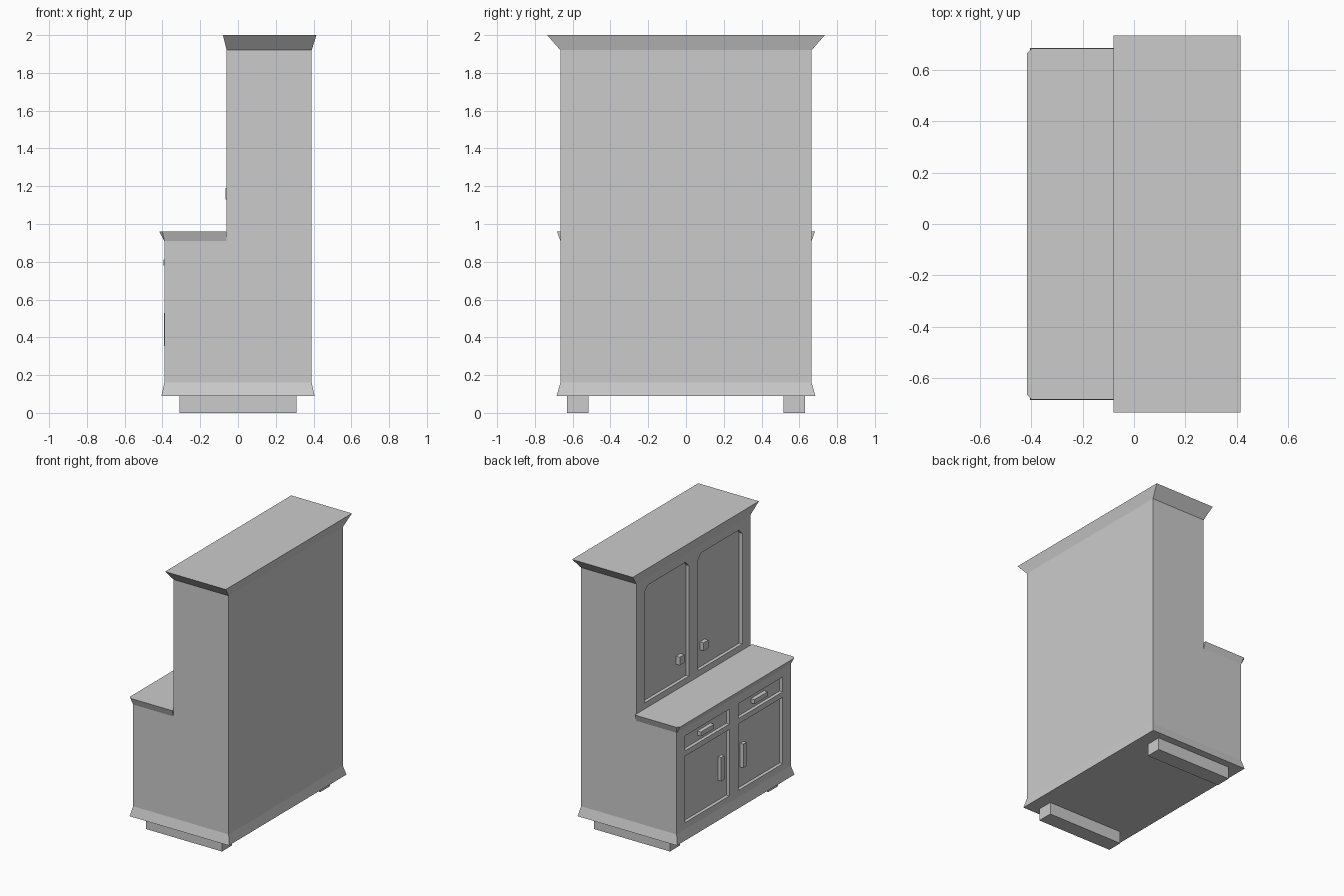
import bpy, bmesh

if "Cube" in bpy.data.objects:
    bpy.data.objects.remove(bpy.data.objects["Cube"])


def loft(name, lower, upper):
    """Closed solid between two matching loops of 3D points."""
    bm = bmesh.new()
    a = [bm.verts.new(p) for p in lower]
    b = [bm.verts.new(p) for p in upper]
    bm.faces.new(a)
    bm.faces.new(b)
    n = len(a)
    for i in range(n):
        j = (i + 1) % n
        bm.faces.new((a[i], a[j], b[j], b[i]))
    bmesh.ops.remove_doubles(bm, verts=bm.verts[:], dist=1e-5)
    bmesh.ops.recalc_face_normals(bm, faces=bm.faces[:])
    mesh = bpy.data.meshes.new(name)
    bm.to_mesh(mesh)
    bm.free()
    obj = bpy.data.objects.new(name, mesh)
    bpy.context.collection.objects.link(obj)
    return obj


def rect(x0, x1, y, z):
    return [(x0, -y, z), (x1, -y, z), (x1, y, z), (x0, y, z)]


def prism_x(name, yz, x0, x1):
    return loft(name, [(x0, y, z) for y, z in yz], [(x1, y, z) for y, z in yz])


def box(name, x0, x1, y0, y1, z0, z1):
    return prism_x(name, [(y0, z0), (y1, z0), (y1, z1), (y0, z1)], x0, x1)


W = 0.665             # half width of the carcass
LOW, UP = -0.39, -0.06  # front planes of lower and upper cupboards
BACK = 0.39
DEPTH = 0.025         # panel recess

# Stepped carcass
profile = [(LOW, 0.15), (BACK, 0.15), (BACK, 1.92), (UP, 1.92), (UP, 0.93), (LOW, 0.93)]
carcass = loft("carcass", [(x, -W, z) for x, z in profile],
               [(x, W, z) for x, z in profile])

# Recessed panels: lower doors, drawers, arched upper doors
y0, y1, c = 0.052, 0.57, 0.04
panels = [
    (LOW, [(y0, 0.21), (y1, 0.21), (y1, 0.70), (y0, 0.70)]),
    (LOW, [(y0, 0.74), (y1, 0.74), (y1, 0.85), (y0, 0.85)]),
    (UP, [(y0, 1.005), (y1, 1.005), (y1, 1.86 - c), (y1 - c, 1.86),
          (y0 + c, 1.86), (y0, 1.86 - c)]),
]
for s in (1, -1):
    for front, yz in panels:
        cutter = prism_x("panel_cutter", [(s * y, z) for y, z in yz],
                         front - 0.05, front + DEPTH)
        cutter.hide_render = True
        cutter.hide_viewport = True
        mod = carcass.modifiers.new("panel", 'BOOLEAN')
        mod.operation = 'DIFFERENCE'
        mod.solver = 'EXACT'
        mod.object = cutter

# Flared skirt and cornice
loft("base_skirt", rect(-0.405, 0.405, 0.685, 0.09), rect(LOW, BACK, W, 0.16))
loft("cornice", rect(UP, BACK, W, 1.92), rect(-0.08, 0.415, 0.735, 2.0))

# Worktop with clipped front corners
loft("worktop",
     [(UP, W, 0.91), (LOW, W, 0.91), (LOW, W, 0.91),
      (LOW, -W, 0.91), (LOW, -W, 0.91), (UP, -W, 0.91)],
     [(UP, 0.683, 0.96), (-0.40, 0.683, 0.96), (-0.417, 0.665, 0.96),
      (-0.417, -0.665, 0.96), (-0.40, -0.683, 0.96), (UP, -0.683, 0.96)])

# Runner feet, handles and knobs on both sides
for s, side in ((1, "left"), (-1, "right")):
    box(side + "_foot", -0.31, 0.31, s * 0.515, s * 0.63, 0, 0.1)
    box(side + "_door_handle", LOW - 0.001, LOW + 0.03, s * 0.11, s * 0.148, 0.355, 0.53)
    box(side + "_drawer_handle", LOW - 0.005, LOW + 0.03, s * 0.235, s * 0.39, 0.78, 0.812)
    box(side + "_knob", UP - 0.006, UP + 0.03, s * 0.112, s * 0.167, 1.13, 1.19)
